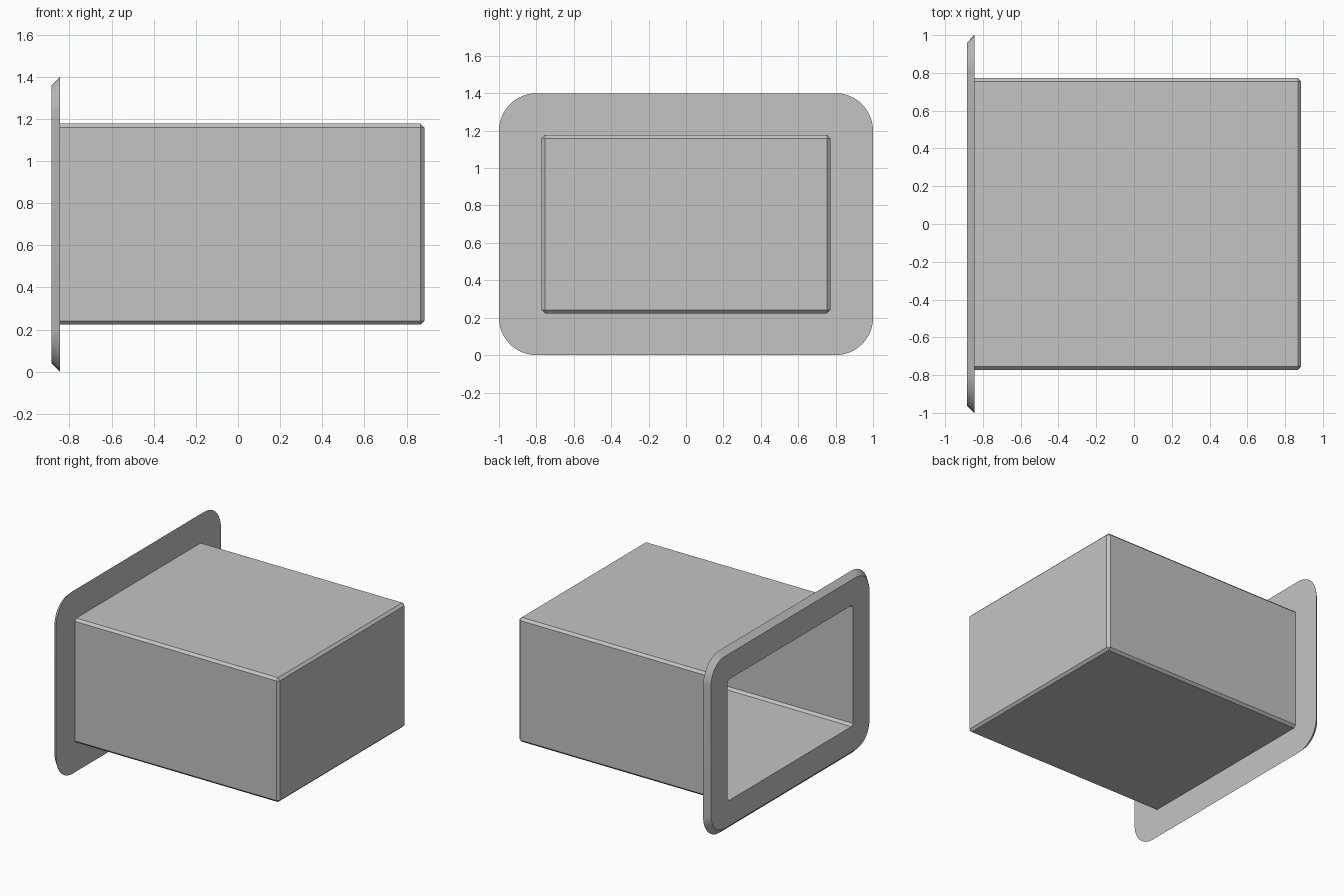
import bpy
import bmesh
from math import cos, sin, pi, radians

old = bpy.data.objects.get("Cube")
if old:
    bpy.data.objects.remove(old, do_unlink=True)

grey = bpy.data.materials.new("light_grey")
grey.use_nodes = True
colour = (0.55, 0.55, 0.55, 1.0)
grey.diffuse_color = colour
grey.node_tree.nodes["Principled BSDF"].inputs["Base Color"].default_value = colour

MID_Z = 0.70


def ring(x, half_y, half_z, corner, steps, rounded=False):
    """Rectangle outline at x with rounded or straight-cut corners."""
    points = []
    for quarter, (sy, sz) in enumerate([(1, 1), (-1, 1), (-1, -1), (1, -1)]):
        for i in range(steps + 1):
            t = i / steps
            if quarter % 2:
                t = 1 - t
            a, b = (cos(t * pi / 2), sin(t * pi / 2)) if rounded else (1 - t, t)
            points.append((x, sy * (half_y - corner + corner * a),
                           MID_Z + sz * (half_z - corner + corner * b)))
    return points


def skin(name, rings, closed):
    """Join successive rings; either loop back to the first or cap both ends."""
    bm = bmesh.new()
    loops = [[bm.verts.new(p) for p in r] for r in rings]
    pairs = list(zip(loops, loops[1:]))
    if closed:
        pairs.append((loops[-1], loops[0]))
    else:
        bm.faces.new(loops[0])
        bm.faces.new(loops[-1])
    for a, b in pairs:
        n = len(a)
        for i in range(n):
            j = (i + 1) % n
            bm.faces.new((a[i], a[j], b[j], b[i]))
    bmesh.ops.recalc_face_normals(bm, faces=bm.faces[:])
    mesh = bpy.data.meshes.new(name)
    bm.to_mesh(mesh)
    bm.free()
    mesh.materials.append(grey)
    obj = bpy.data.objects.new(name, mesh)
    bpy.context.collection.objects.link(obj)
    return obj


FRONT, BACK, END = -0.885, -0.845, 0.885
OPEN_Y, OPEN_Z = 0.76, 0.465      # opening half sizes
BOX_Y, BOX_Z = 0.772, 0.477       # outer box half sizes
CUT = 0.018                       # chamfer on the box edges
WALL = BOX_Y - OPEN_Y
SEG = 12

# Flange: rounded plate with a chamfered rim and a rectangular opening
flange = skin("flange", [
    ring(BACK, 1.0, 0.70, 0.20, SEG, True),
    ring(FRONT, 0.96, 0.66, 0.16, SEG, True),
    ring(FRONT, OPEN_Y, OPEN_Z, CUT, SEG),
    ring(BACK, OPEN_Y, OPEN_Z, CUT, SEG),
], closed=True)
flange.data.polygons.foreach_set("use_smooth", [True] * len(flange.data.polygons))
flange.data.set_sharp_from_angle(angle=radians(30))

# Box: thin hollow shell with chamfered edges and a closed far end
skin("box_shell", [
    ring(END - WALL, OPEN_Y - CUT, OPEN_Z - CUT, 0, 1),
    ring(END - WALL - CUT, OPEN_Y, OPEN_Z, CUT, 1),
    ring(BACK, OPEN_Y, OPEN_Z, CUT, 1),
    ring(BACK, BOX_Y, BOX_Z, CUT, 1),
    ring(END - CUT, BOX_Y, BOX_Z, CUT, 1),
    ring(END, BOX_Y - CUT, BOX_Z - CUT, 0, 1),
], closed=False).data.validate()
